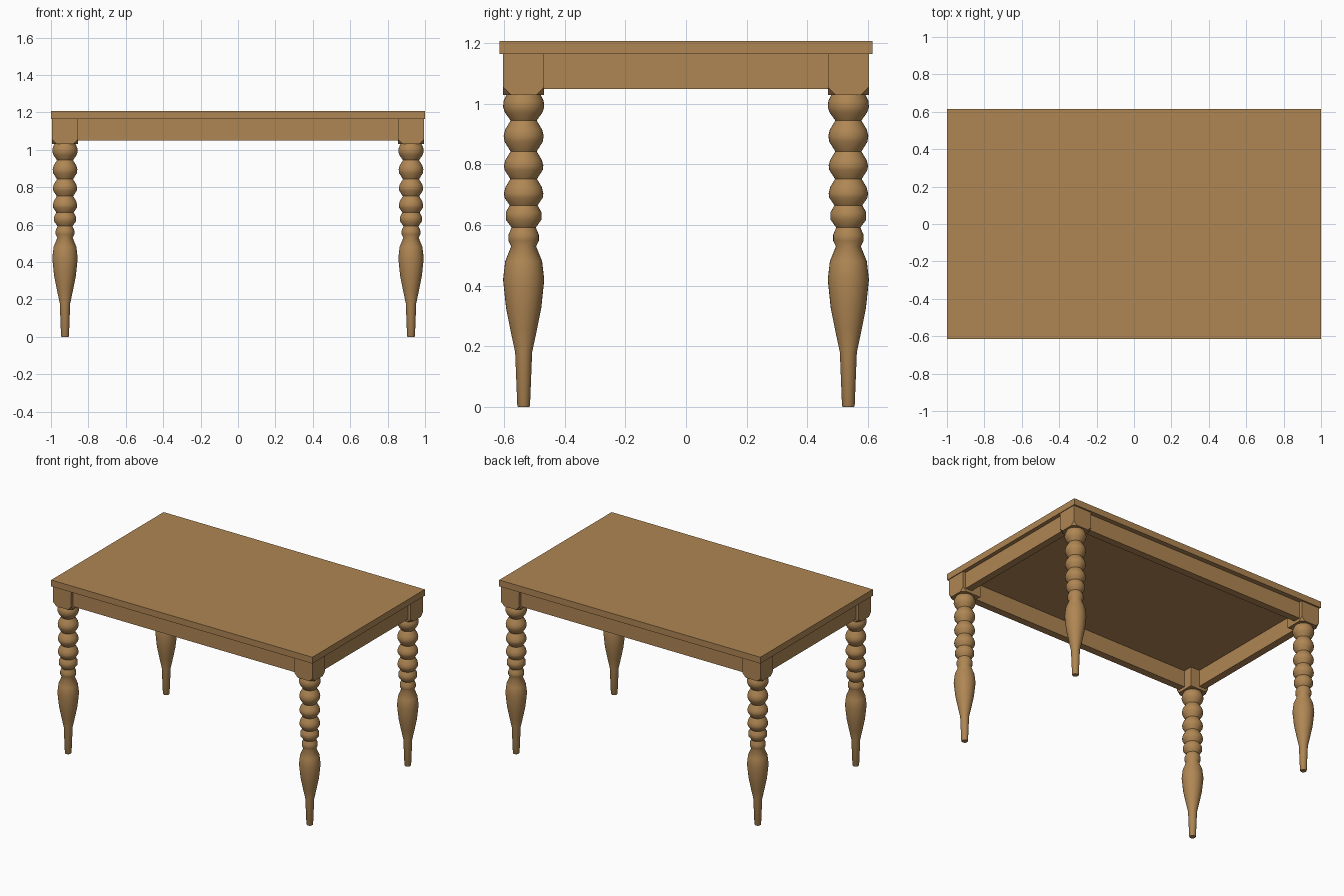
import bpy, bmesh, math

if "Cube" in bpy.data.objects:
    bpy.data.objects.remove(bpy.data.objects["Cube"])

wood = bpy.data.materials.new("warm wood")
wood.diffuse_color = (0.43, 0.24, 0.088, 1)
wood.use_nodes = True
wood.node_tree.nodes["Principled BSDF"].inputs["Base Color"].default_value = wood.diffuse_color


def make(name, bm):
    bmesh.ops.recalc_face_normals(bm, faces=bm.faces)
    me = bpy.data.meshes.new(name)
    bm.to_mesh(me)
    bm.free()
    me.materials.append(wood)
    ob = bpy.data.objects.new(name, me)
    bpy.context.collection.objects.link(ob)
    return ob


def box(name, x0, x1, y0, y1, z0, z1):
    bm = bmesh.new()
    bmesh.ops.create_cube(bm, size=1)
    for v in bm.verts:
        v.co = (x1 if v.co.x > 0 else x0, y1 if v.co.y > 0 else y0, z1 if v.co.z > 0 else z0)
    return make(name, bm)


LX, LY = 0.925, 0.536          # leg centres
HX, HY = 0.07, 0.068           # corner block half sizes
ZU, ZA, ZB, CUT = 1.164, 1.05, 1.03, 0.026

# table top
box("table_top", -1, 1, -0.615, 0.615, ZU, 1.208)

# aprons, set back from the block faces
REC, TH = 0.022, 0.05
for s, n in ((-1, "front"), (1, "back")):
    o = LY + HY - REC
    y = sorted((s * o, s * (o - TH)))
    box(n + "_apron", -LX, LX, y[0], y[1], ZA, ZU)
for s, n in ((-1, "left"), (1, "right")):
    o = LX + HX - REC
    x = sorted((s * o, s * (o - TH)))
    box(n + "_apron", x[0], x[1], -LY, LY, ZA, ZU)

# turned leg profile: radius, height
profile = [(0.019, 0), (0.021, 0.004), (0.028, 0.18), (0.044, 0.255), (0.058, 0.325),
           (0.068, 0.42), (0.061, 0.48), (0.041, 0.53),
           (0.050, 0.548), (0.050, 0.568), (0.040, 0.592),
           (0.059, 0.618), (0.059, 0.642), (0.046, 0.665),
           (0.063, 0.69), (0.065, 0.705), (0.060, 0.725), (0.044, 0.752),
           (0.063, 0.782), (0.065, 0.797), (0.060, 0.815), (0.043, 0.843),
           (0.063, 0.875), (0.066, 0.895), (0.061, 0.915), (0.043, 0.945),
           (0.062, 0.972), (0.068, 0.99), (0.066, 1.01), (0.054, 1.035)]


def turned_leg(name, cx, cy, n=32):
    bm = bmesh.new()
    rings = [[bm.verts.new((cx + r * math.cos(2 * math.pi * i / n),
                            cy + r * math.sin(2 * math.pi * i / n), z)) for i in range(n)]
             for r, z in profile]
    for a, b in zip(rings, rings[1:]):
        for i in range(n):
            j = (i + 1) % n
            bm.faces.new((a[i], a[j], b[j], b[i]))
    bm.faces.new(rings[0])
    bm.faces.new(rings[-1])
    ob = make(name, bm)
    bpy.context.view_layer.objects.active = ob
    ob.select_set(True)
    bpy.ops.object.shade_smooth_by_angle(angle=math.radians(50))
    ob.select_set(False)


# corner block with its outer bottom corners cut off
def corner_block(name, sx, sy):
    bm = bmesh.new()
    for i in (-1, 1):
        for j in (-1, 1):
            x, y = sx * (LX + i * HX), sy * (LY + j * HY)
            pts = [(x, y, ZU)]
            if (i, j) == (-1, -1):
                pts.append((x, y, ZB))
            else:
                pts += [(x, y, ZB + CUT), (x - sx * i * CUT, y, ZB), (x, y - sy * j * CUT, ZB)]
            for p in pts:
                bm.verts.new(p)
    bmesh.ops.convex_hull(bm, input=bm.verts)
    bmesh.ops.dissolve_limit(bm, angle_limit=0.01, verts=bm.verts, edges=bm.edges)
    make(name, bm)


for sx, nx in ((-1, "left"), (1, "right")):
    for sy, ny in ((-1, "front"), (1, "back")):
        turned_leg(f"{ny}_{nx}_leg", sx * LX, sy * LY)
        corner_block(f"{ny}_{nx}_corner_block", sx, sy)
